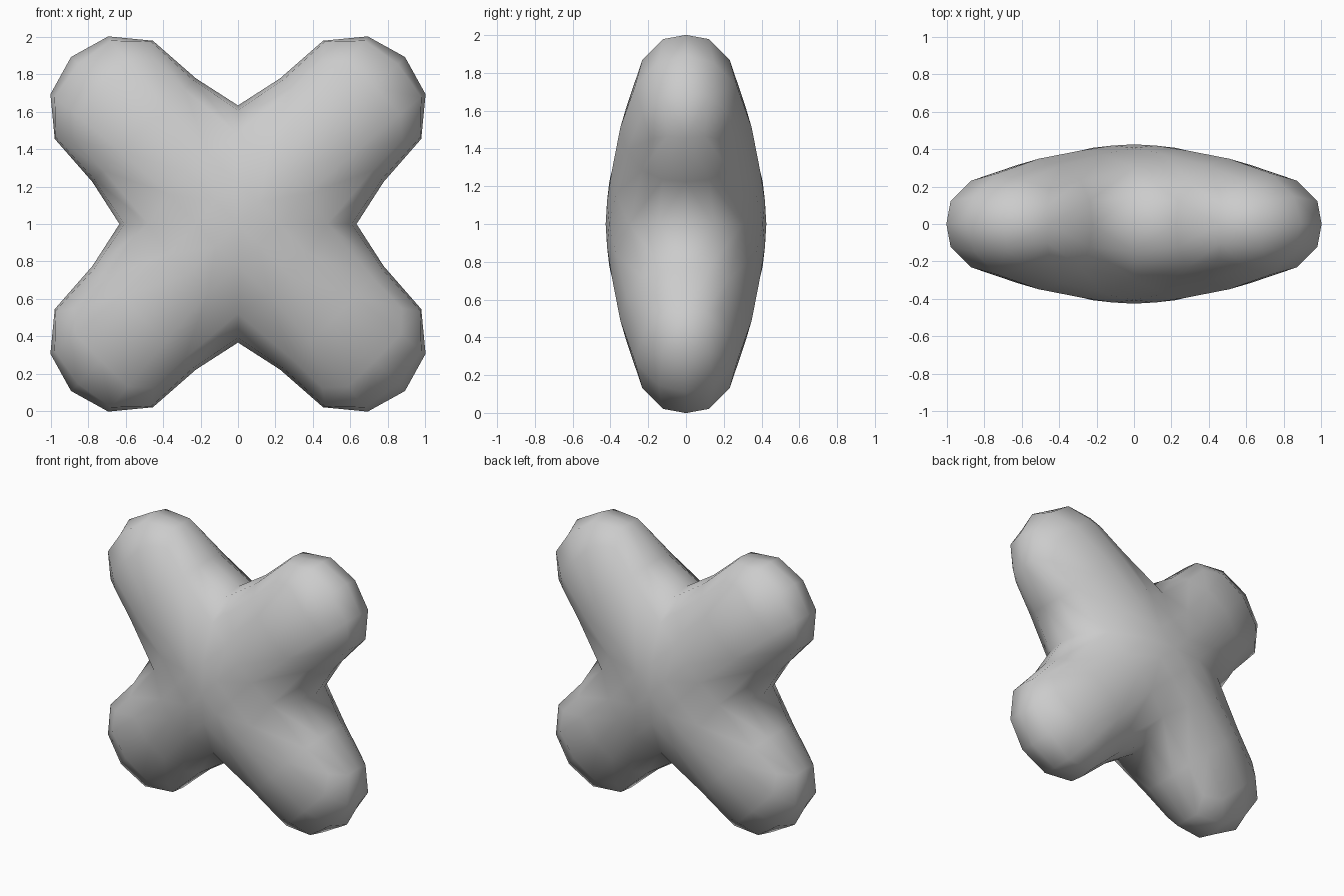
import bpy, bmesh, math
from mathutils import Matrix, Vector

if "Cube" in bpy.data.objects:
    bpy.data.objects.remove(bpy.data.objects["Cube"])

# Control points of one quarter arm: (along arm, across arm, depth)
hub = (0, 0, 0.435)
base_mid, base_corner, notch = (0.36, 0, 0.425), (0.27, 0.27, 0.34), (0.37, 0.37, 0)
tip_top, tip_corner = (1.09, 0, 0.34), (1.14, 0.41, 0.15)
tip_side, tip_end = (1.05, 0.445, 0), (1.40, 0, 0)
base_next = (0, 0.36, 0.425)

arm_faces = [
    (base_mid, tip_top, tip_corner, base_corner),
    (base_corner, tip_corner, tip_side, notch),
    (tip_top, tip_end, tip_side, tip_corner),
]
hub_face = (hub, base_mid, base_corner, base_next)

bm = bmesh.new()


def add_face(points, angle, across, depth):
    rot = Matrix.Rotation(angle, 3, 'Z')
    verts = []
    for u, v, d in points:
        p = rot @ Vector((u, v * across, 0))
        verts.append(bm.verts.new((p.x, d * depth, p.y + 1)))
    bm.faces.new(verts)


# Four diagonal arms around the hub, mirrored front to back
for i in range(4):
    angle = math.radians(45 + 90 * i)
    for depth in (-1, 1):
        add_face(hub_face, angle, 1, depth)
        for across in (-1, 1):
            for f in arm_faces:
                add_face(f, angle, across, depth)

bmesh.ops.remove_doubles(bm, verts=bm.verts, dist=0.0005)
bmesh.ops.recalc_face_normals(bm, faces=bm.faces)
for f in bm.faces:
    f.smooth = True

mesh = bpy.data.meshes.new("rounded_cross")
bm.to_mesh(mesh)
bm.free()
cross = bpy.data.objects.new("rounded_cross", mesh)
bpy.context.collection.objects.link(cross)

# One round of smoothing gives the soft lobes with faceted outline
sub = cross.modifiers.new("soften", 'SUBSURF')
sub.levels = sub.render_levels = 1
sub.use_limit_surface = False
